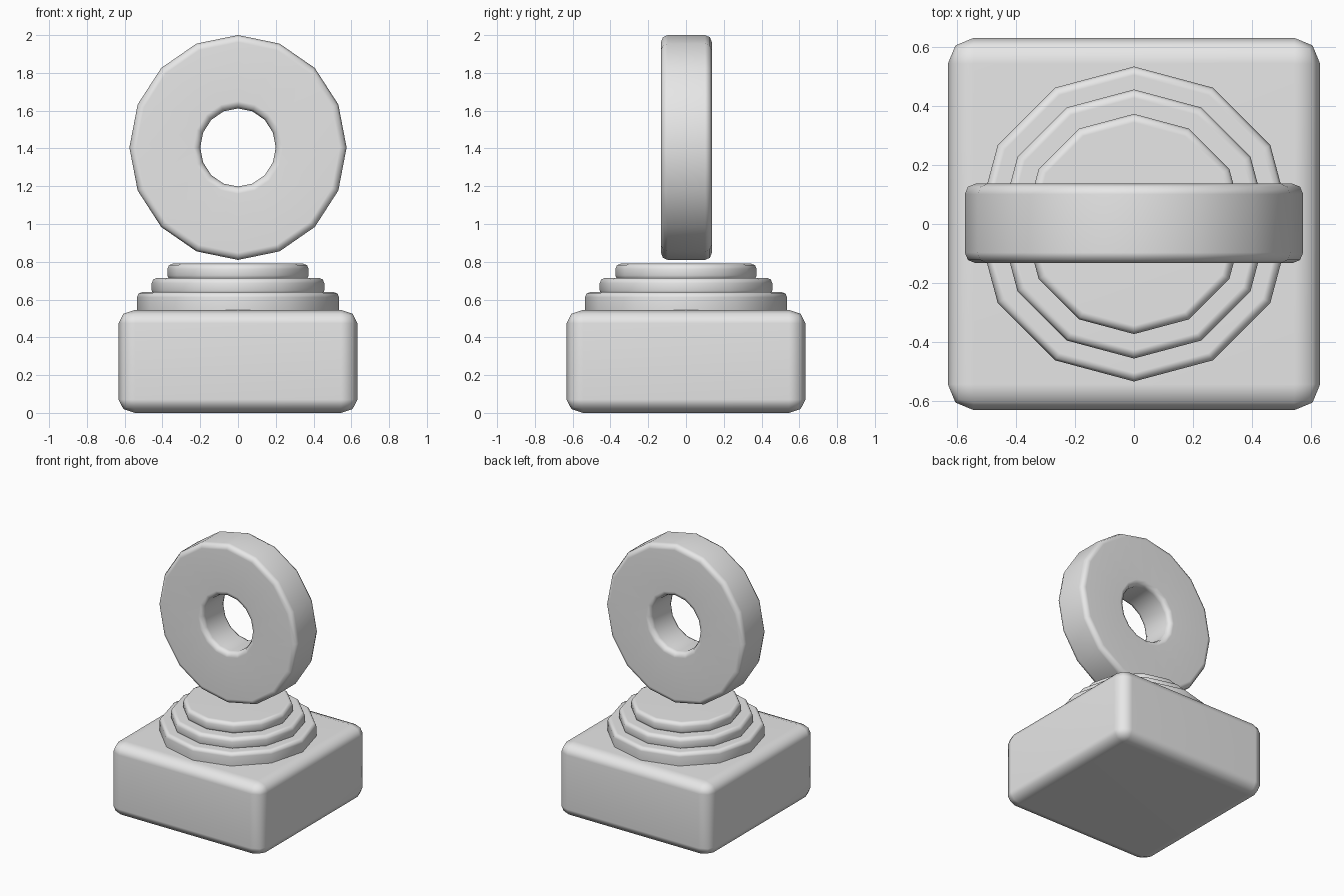
import bpy
import bmesh
import math
from mathutils import Matrix

cube = bpy.data.objects.get("Cube")
if cube:
    bpy.data.objects.remove(cube, do_unlink=True)

GREY = (0.8, 0.8, 0.8, 1.0)
grey = bpy.data.materials.new("plain grey")
grey.use_nodes = True
grey.diffuse_color = GREY
grey.node_tree.nodes["Principled BSDF"].inputs["Base Color"].default_value = GREY


def finish(name, bm, location, bevel, scale=(1, 1, 1)):
    """Turn a bmesh into a softly bevelled, smooth shaded object."""
    bmesh.ops.recalc_face_normals(bm, faces=bm.faces)
    for face in bm.faces:
        face.smooth = True
    mesh = bpy.data.meshes.new(name)
    bm.to_mesh(mesh)
    bm.free()
    mesh.materials.append(grey)
    obj = bpy.data.objects.new(name, mesh)
    obj.location = location
    obj.scale = scale
    bpy.context.collection.objects.link(obj)
    mod = obj.modifiers.new("Rounded edges", 'BEVEL')
    mod.width = bevel
    mod.segments = 2
    mod.limit_method = 'ANGLE'
    mod.angle_limit = math.radians(40)
    obj.modifiers.new("Flat face normals", 'WEIGHTED_NORMAL').keep_sharp = True
    return obj


# Square plinth, squashed in height along with its bevel
SQUASH = 0.8
bm = bmesh.new()
bmesh.ops.create_cube(bm, size=1, matrix=Matrix.Diagonal((1.265, 1.265, 0.545 / SQUASH, 1)))
finish("plinth", bm, (0, 0, 0.2725), 0.088, (1, 1, SQUASH))

# Three stacked twelve-sided steps
steps = [("lower_step", 0.535, 0.50, 0.64),
         ("middle_step", 0.457, 0.62, 0.715),
         ("upper_step", 0.374, 0.70, 0.79)]
for name, radius, low, high in steps:
    bm = bmesh.new()
    bmesh.ops.create_cone(bm, cap_ends=True, segments=12, radius1=radius, radius2=radius,
                          depth=high - low)
    finish(name, bm, (0, 0, (low + high) / 2), 0.028)

# Upright ring: a rectangular section spun around the y axis
SIDES = 16
bm = bmesh.new()
section = [(0.20, -0.135), (0.575, -0.135), (0.575, 0.135), (0.20, 0.135)]
loops = []
for i in range(SIDES):
    a = math.tau * i / SIDES
    loops.append([bm.verts.new((r * math.cos(a), y, r * math.sin(a))) for r, y in section])
for i, loop in enumerate(loops):
    after = loops[(i + 1) % SIDES]
    for j in range(4):
        k = (j + 1) % 4
        bm.faces.new((loop[j], loop[k], after[k], after[j]))
finish("ring", bm, (0, 0.002, 1.405), 0.036, (1, 1, 1.035))
